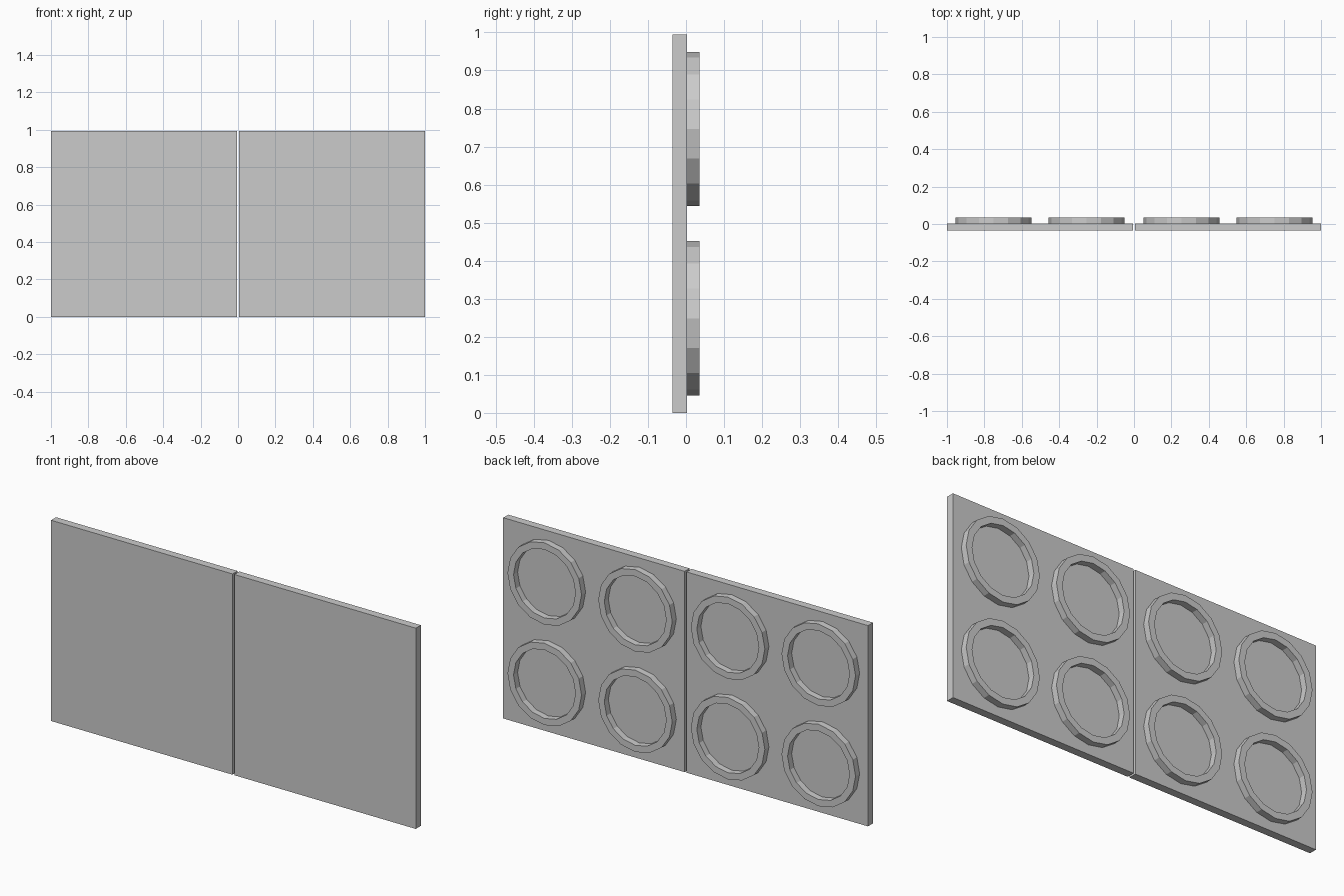
import bpy, bmesh, math

if "Cube" in bpy.data.objects:
    bpy.data.objects.remove(bpy.data.objects["Cube"])

grey = bpy.data.materials.new("plain grey")
grey.diffuse_color = (0.6, 0.6, 0.6, 1)
grey.use_nodes = True
grey.node_tree.nodes["Principled BSDF"].inputs["Base Color"].default_value = grey.diffuse_color

SIZE = 0.995           # side of a square panel
FRONT, FACE, BACK = -0.036, 0.003, 0.035
OUTER, INNER, SIDES = 0.203, 0.17, 16


def add_object(name, bm):
    bmesh.ops.recalc_face_normals(bm, faces=bm.faces[:])
    mesh = bpy.data.meshes.new(name)
    bm.to_mesh(mesh)
    bm.free()
    mesh.materials.append(grey)
    bpy.context.collection.objects.link(bpy.data.objects.new(name, mesh))


def add_panel(name, cx):
    bm = bmesh.new()
    bmesh.ops.create_cube(bm, size=1)
    bmesh.ops.scale(bm, vec=(SIZE, FACE - FRONT, SIZE), verts=bm.verts[:])
    bmesh.ops.translate(bm, vec=(cx, (FACE + FRONT) / 2, SIZE / 2), verts=bm.verts[:])
    add_object(name, bm)


def add_ring(name, cx, cz):
    # sweep a rectangular section around the y axis; its base rests on the panel
    bm = bmesh.new()
    section = [(OUTER, FACE), (OUTER, BACK), (INNER, BACK), (INNER, FACE)]
    loops = []
    for i in range(SIDES):
        a = math.tau * i / SIDES
        loops.append([bm.verts.new((cx + r * math.cos(a), y, cz + r * math.sin(a)))
                      for r, y in section])
    for i in range(SIDES):
        p, q = loops[i], loops[(i + 1) % SIDES]
        for k in range(3):
            bm.faces.new((p[k], p[k + 1], q[k + 1], q[k]))
    add_object(name, bm)


# two square panels with a narrow gap, each with four rings on its back
for side, sx in (("left", -1), ("right", 1)):
    cx = sx * (1 - SIZE / 2)
    add_panel(side + "_panel", cx)
    for level, dz in (("lower", -1), ("upper", 1)):
        for place, dx in (("inner", -sx), ("outer", sx)):
            add_ring(f"{side}_{level}_{place}_ring",
                     cx + dx * SIZE / 4, SIZE / 2 + dz * SIZE / 4)
